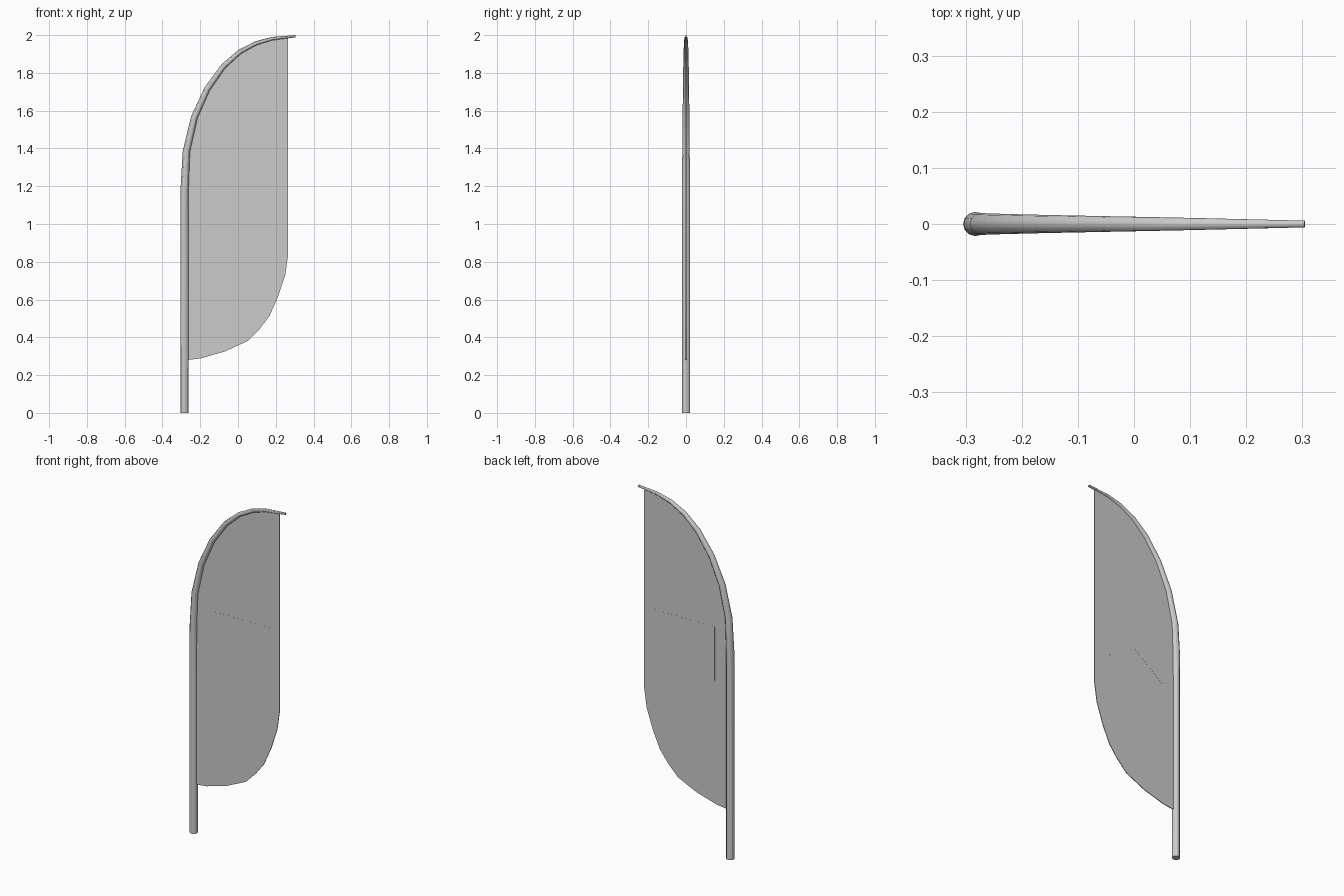
import bpy, bmesh

if "Cube" in bpy.data.objects:
    bpy.data.objects.remove(bpy.data.objects["Cube"])

# Pole centre line: x, z, radius
POLE = [(-0.283, 0.0, .0215), (-0.283, 1.08, .0215), (-0.282, 1.2, .0215), (-0.273, 1.385, .0195),
        (-0.231, 1.565, .0180), (-0.163, 1.715, .0163), (-0.077, 1.835, .0145),
        (0.01, 1.912, .0128), (0.095, 1.957, .0110), (0.18, 1.981, .0090),
        (0.304, 1.994, .0060)]


def smooth(obj):
    bpy.ops.object.select_all(action='DESELECT')
    obj.select_set(True)
    bpy.context.view_layer.objects.active = obj
    bpy.ops.object.shade_smooth_by_angle()


def slab(name, outline, thickness):
    """Thin upright sheet, centred on y = 0, from an x/z outline."""
    bm = bmesh.new()
    face = bm.faces.new([bm.verts.new((x, -thickness / 2, z)) for x, z in outline])
    ext = bmesh.ops.extrude_face_region(bm, geom=[face], use_keep_orig=True)
    moved = [v for v in ext["geom"] if isinstance(v, bmesh.types.BMVert)]
    bmesh.ops.translate(bm, verts=moved, vec=(0, thickness, 0))
    bmesh.ops.recalc_face_normals(bm, faces=bm.faces)
    mesh = bpy.data.meshes.new(name)
    bm.to_mesh(mesh)
    bm.free()
    obj = bpy.data.objects.new(name, mesh)
    bpy.context.collection.objects.link(obj)
    return obj


# Tapered, bent pole
curve = bpy.data.curves.new("pole_path", 'CURVE')
curve.dimensions = '3D'
curve.bevel_depth = 1.0
curve.bevel_resolution = 4
curve.use_fill_caps = True
spline = curve.splines.new('POLY')
spline.points.add(len(POLE) - 1)
for p, (x, z, r) in zip(spline.points, POLE):
    p.co = (x, 0, z, 1)
    p.radius = r
pole = bpy.data.objects.new("pole", curve)
bpy.context.collection.objects.link(pole)
bpy.context.view_layer.objects.active = pole
pole.select_set(True)
bpy.ops.object.convert(target='MESH')
smooth(bpy.context.view_layer.objects.active)

# Flag sheet: rounded foot, straight free edge, top edge following the pole
foot = [(-0.27, 0.28), (-0.2, 0.288), (-0.07, 0.325), (0.05, 0.38), (0.115, 0.445),
        (0.165, 0.51), (0.21, 0.61), (0.25, 0.73), (0.266, 0.84), (0.266, 1.988)]
top = [(x + r * 0.6, z - r * 0.3) for x, z, r in reversed(POLE[2:-1])]
slab("flag", foot + top, 0.004)

# Plain panel sewn into the middle of the flag
slab("flag_panel", [(-0.185, 1.0), (0.015, 1.15), (0.22, 1.0), (0.22, 1.31), (-0.185, 1.31)], 0.005)
